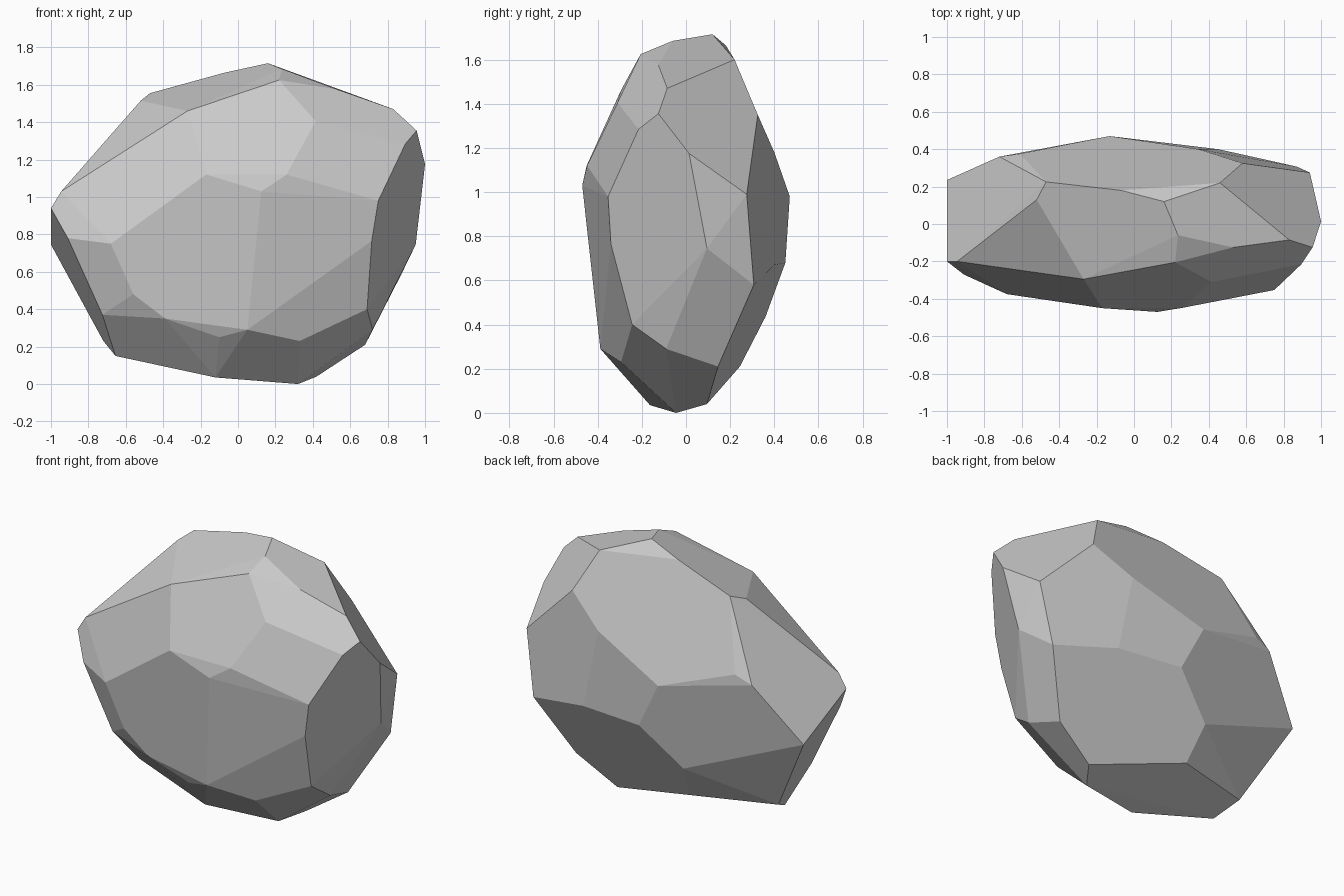
import bpy, bmesh, math

# corner points of the faceted boulder, by region (x, y, z)
CORNERS = [
    # crown
    (.16, .12, 1.715), (-.07, .18, 1.665), (-.47, .225, 1.555), (-.52, .13, 1.515),
    (.235, -.06, 1.685), (.22, -.205, 1.625), (.415, -.31, 1.405), (-.27, -.295, 1.46),
    (.53, -.125, 1.575), (.83, -.085, 1.47), (.46, .22, 1.60), (.58, .325, 1.35),
    # right side
    (.955, -.125, 1.355), (.895, -.215, 1.285), (1, .014, 1.175), (.95, .095, .745),
    (.94, .275, .99), (.87, .307, .58), (.72, -.09, .29), (.68, .145, .21),
    (.69, -.244, .40), (.715, -.34, .765), (.75, -.353, .98),
    # front
    (.125, -.47, 1.03), (-.17, -.45, 1.12), (.26, -.448, 1.12), (-.68, -.375, .75),
    (-.56, -.358, .48), (-.39, -.359, .35), (-.1, -.35, .25), (.05, -.388, .29), (.33, -.294, .23),
    # left side
    (-.945, -.2, 1.03), (-1, -.2, .94), (-.91, -.27, .78), (-.725, -.237, .37), (-1, .235, .745),
    # underside
    (-.655, -.067, .15), (-.72, .09, .23), (-.12, -.163, .035), (.32, -.045, 0), (.42, .095, .04),
    # back
    (-.72, .36, 1.10), (-.61, .375, 1.145), (-.13, .47, .98), (.345, .40, 1.18),
    (.45, .40, .67), (.02, .45, .68), (-.235, .36, .435), (-.19, .244, .21),
]

# wrap the corners in a convex shell and merge coplanar triangles into facets
bm = bmesh.new()
for co in CORNERS:
    bm.verts.new(co)
hull = bmesh.ops.convex_hull(bm, input=bm.verts[:])
loose = [v for v in bm.verts if not v.link_faces]
bmesh.ops.delete(bm, geom=loose, context='VERTS')
bmesh.ops.dissolve_limit(bm, angle_limit=math.radians(4), verts=bm.verts[:], edges=bm.edges[:])
bmesh.ops.recalc_face_normals(bm, faces=bm.faces[:])

mesh = bpy.data.meshes.new("boulder")
bm.to_mesh(mesh)
bm.free()
boulder = bpy.data.objects.new("boulder", mesh)
bpy.context.collection.objects.link(boulder)
